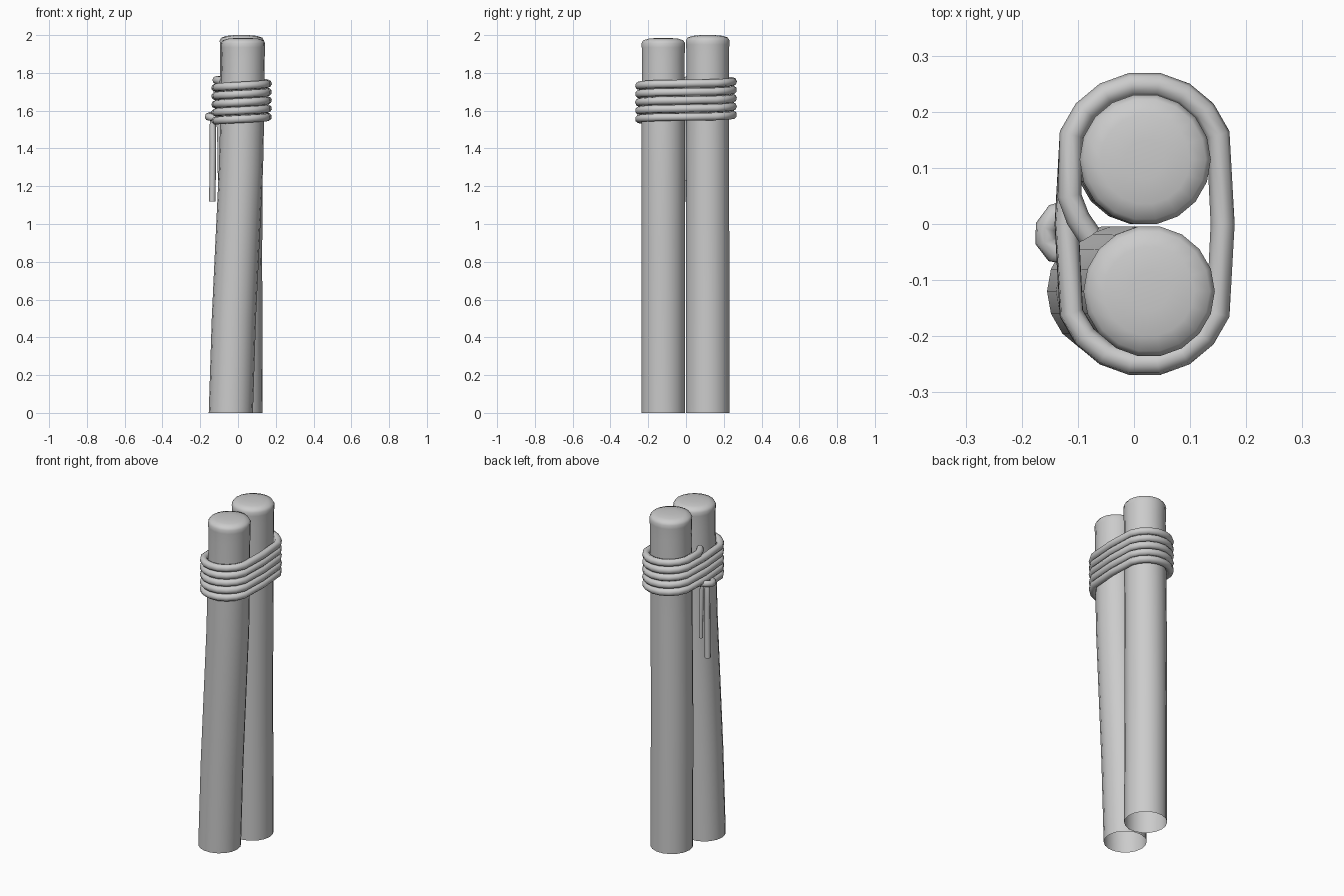
import bpy, bmesh, math

cube = bpy.data.objects.get("Cube")
if cube:
    bpy.data.objects.remove(cube, do_unlink=True)

grey = bpy.data.materials.new("plain grey")
grey.use_nodes = True
grey.diffuse_color = (0.6, 0.6, 0.6, 1)
grey.node_tree.nodes["Principled BSDF"].inputs["Base Color"].default_value = (0.6, 0.6, 0.6, 1)

SIDES = 18


def finish(obj, angle=50):
    obj.data.materials.append(grey)
    bpy.ops.object.select_all(action='DESELECT')
    bpy.context.view_layer.objects.active = obj
    obj.select_set(True)
    if obj.type == 'CURVE':
        bpy.ops.object.convert(target='MESH')
    bpy.ops.object.shade_smooth_by_angle(angle=math.radians(angle))


def post(name, y, rings):
    """Open-bottomed pole lofted through rings of (x centre, z, radius)."""
    bm = bmesh.new()
    loops = []
    for x, z, r in rings:
        loops.append([bm.verts.new((x + r * math.cos(a), y + r * math.sin(a), z))
                      for a in (2 * math.pi * i / SIDES for i in range(SIDES))])
    for low, high in zip(loops, loops[1:]):
        for i in range(SIDES):
            j = (i + 1) % SIDES
            bm.faces.new((low[i], low[j], high[j], high[i]))
    bm.faces.new(loops[-1])
    mesh = bpy.data.meshes.new(name)
    bm.to_mesh(mesh)
    bm.free()
    obj = bpy.data.objects.new(name, mesh)
    bpy.context.collection.objects.link(obj)
    finish(obj)


def rope(name, points, radius):
    """Round cord swept along a path."""
    curve = bpy.data.curves.new(name, 'CURVE')
    curve.dimensions = '3D'
    curve.bevel_depth = radius
    curve.bevel_resolution = 2
    curve.use_fill_caps = True
    spline = curve.splines.new('POLY')
    spline.points.add(len(points) - 1)
    for p, co in zip(spline.points, points):
        p.co = (*co, 1)
    obj = bpy.data.objects.new(name, curve)
    bpy.context.collection.objects.link(obj)
    finish(obj, 60)


def rounded_top(x, top):
    """Slightly necked end with a soft rim and shallow dome."""
    return [(x, top - 0.12, 0.114), (x, top - 0.05, 0.116), (x, top - 0.028, 0.117),
            (x, top - 0.013, 0.108), (x, top - 0.004, 0.08), (x, top, 0.035)]


# Two poles, the front one leaning
post("back_post", 0.115, [(0.014, 0, 0.117), (0.012, 0.8, 0.116), (0.015, 1.4, 0.115)]
     + rounded_top(0.02, 2.0))
post("front_post", -0.12, [(-0.038, 0, 0.117), (-0.022, 0.5, 0.117), (-0.003, 0.9, 0.117),
                           (0.016, 1.3, 0.117), (0.023, 1.6, 0.116)]
     + rounded_top(0.027, 1.985))

# Rope wound five times round both poles
STEPS, TURNS, PITCH = 18, 5, 0.044
coil = [(-0.08, -0.02, 1.755), (-0.1, 0.01, 1.76), (-0.115, 0.05, 1.762)]
for i in range(1, STEPS * TURNS):
    turn = i / STEPS
    a = math.pi - 2 * math.pi * turn
    shift = 0.112 * max(-1, min(1, math.sin(a) * 4))
    coil.append((0.019 + 0.139 * math.cos(a), shift + 0.138 * math.sin(a), 1.765 - PITCH * turn))
coil.append((-0.12, -0.02, 1.548))
rope("rope_wrap", coil, 0.0215)

# Knot and hanging ends
rope("rope_knot", [(-0.11, 0.025, 1.575), (-0.14, 0.017, 1.575), (-0.156, -0.005, 1.57),
                   (-0.157, -0.03, 1.567), (-0.142, -0.05, 1.565), (-0.11, -0.055, 1.56)], 0.02)
rope("long_rope_end", [(-0.12, -0.01, 1.565), (-0.133, -0.01, 1.54), (-0.133, -0.012, 1.4),
                       (-0.136, -0.012, 1.12)], 0.017)
rope("short_rope_end", [(-0.11, -0.01, 1.56), (-0.1, -0.008, 1.52), (-0.096, -0.006, 1.4),
                        (-0.094, -0.008, 1.23)], 0.013)
